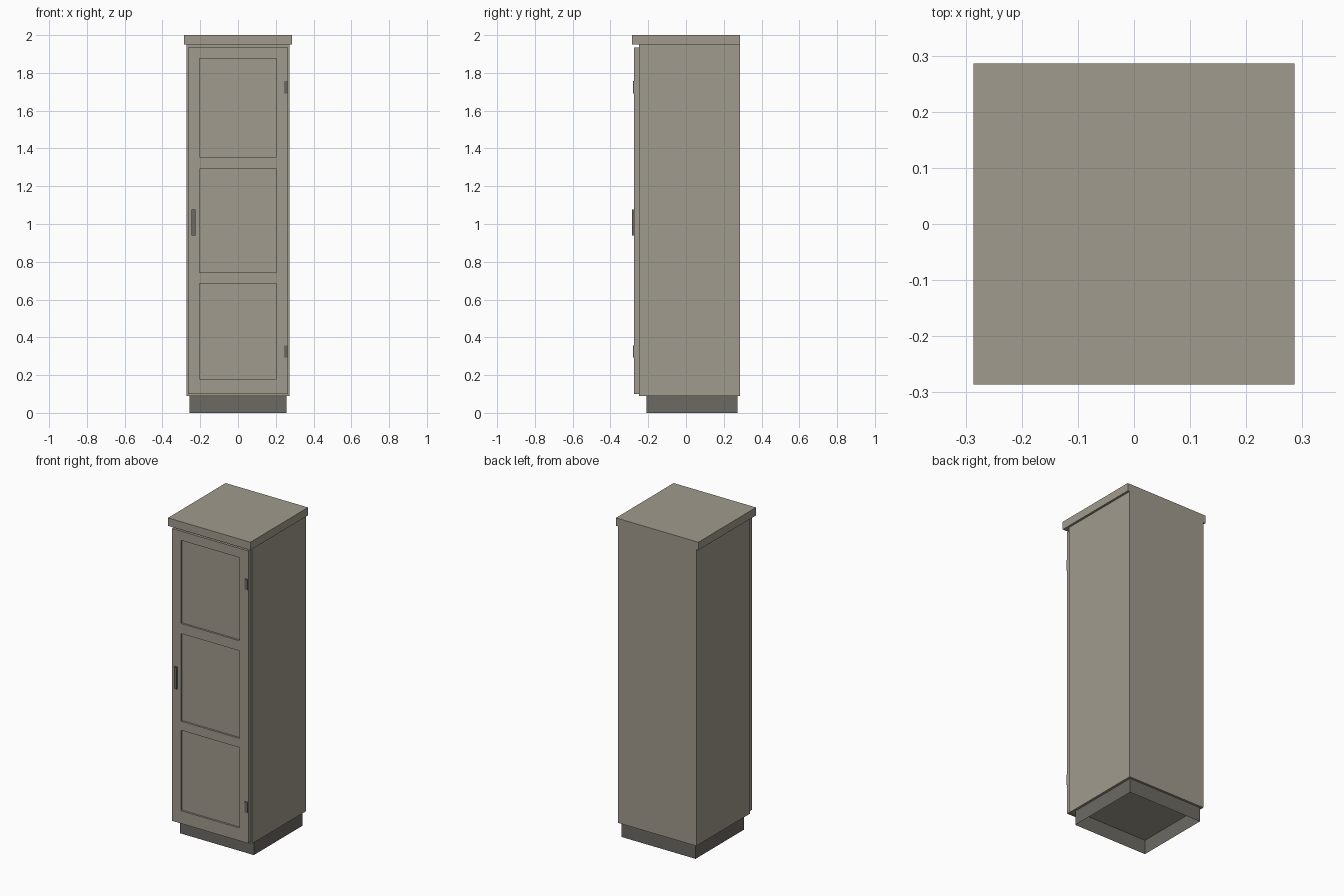
import bpy, bmesh
from mathutils import Vector

if "Cube" in bpy.data.objects:
    bpy.data.objects.remove(bpy.data.objects["Cube"])


def material(name, rgb):
    m = bpy.data.materials.new(name)
    m.diffuse_color = (*rgb, 1.0)
    m.use_nodes = True
    m.node_tree.nodes["Principled BSDF"].inputs["Base Color"].default_value = m.diffuse_color
    return m


BEIGE = material("warm_grey_paint", (0.352, 0.328, 0.266))
DARK = material("dark_grey", (0.147, 0.144, 0.125))


def box_bmesh(x, y, z):
    bm = bmesh.new()
    bmesh.ops.create_cube(bm, size=1.0)
    for v in bm.verts:
        v.co = Vector((x[v.co.x > 0], y[v.co.y > 0], z[v.co.z > 0]))
    return bm


def finish(bm, name, mat):
    bm.normal_update()
    me = bpy.data.meshes.new(name)
    bm.to_mesh(me)
    bm.free()
    me.materials.append(mat)
    ob = bpy.data.objects.new(name, me)
    bpy.context.collection.objects.link(ob)
    return ob


def box(name, x, y, z, mat):
    return finish(box_bmesh(x, y, z), name, mat)


# Carcass and overhanging top
box("cabinet_body", (-0.272, 0.272), (-0.248, 0.286), (0.09, 1.95), BEIGE)
box("top_slab", (-0.286, 0.286), (-0.286, 0.286), (1.95, 2.0), BEIGE)

# Plinth: open ring of four walls
bm = box_bmesh((-0.257, 0.257), (-0.21, 0.272), (0.0, 0.09))
bm.normal_update()
bmesh.ops.delete(bm, geom=[f for f in bm.faces if abs(f.normal.z) > 0.5], context='FACES_ONLY')
finish(bm, "plinth", DARK)

# Door with three recessed panels
FRONT, PANEL_X = -0.275, 0.204
PANELS = [(0.18, 0.685), (0.742, 1.292), (1.355, 1.877)]
bm = box_bmesh((-0.264, 0.264), (FRONT, -0.248), (0.10, 1.935))
cuts = [((s * PANEL_X, 0, 0), (1, 0, 0)) for s in (-1, 1)]
cuts += [((0, 0, z), (0, 0, 1)) for p in PANELS for z in p]
for co, no in cuts:
    bmesh.ops.bisect_plane(bm, geom=bm.verts[:] + bm.edges[:] + bm.faces[:],
                           plane_co=co, plane_no=no)
bm.normal_update()


def is_panel(f):
    c = f.calc_center_median()
    return (f.normal.y < -0.5 and abs(c.x) < PANEL_X
            and any(a < c.z < b for a, b in PANELS))


recess = [f for f in bm.faces if is_panel(f)]
out = bmesh.ops.extrude_face_region(bm, geom=recess)
bmesh.ops.delete(bm, geom=[f for f in recess if f.is_valid], context='FACES_ONLY')
bmesh.ops.translate(bm, vec=(0, 0.012, 0),
                    verts=[g for g in out["geom"] if isinstance(g, bmesh.types.BMVert)])
bmesh.ops.recalc_face_normals(bm, faces=bm.faces[:])
finish(bm, "door", BEIGE)

# Handle and hinges
box("handle", (-0.245, -0.226), (-0.286, FRONT), (0.94, 1.077), DARK)
for name, z in (("lower_hinge", 0.325), ("upper_hinge", 1.723)):
    box(name, (0.243, 0.262), (-0.281, FRONT), (z - 0.033, z + 0.033), DARK)
